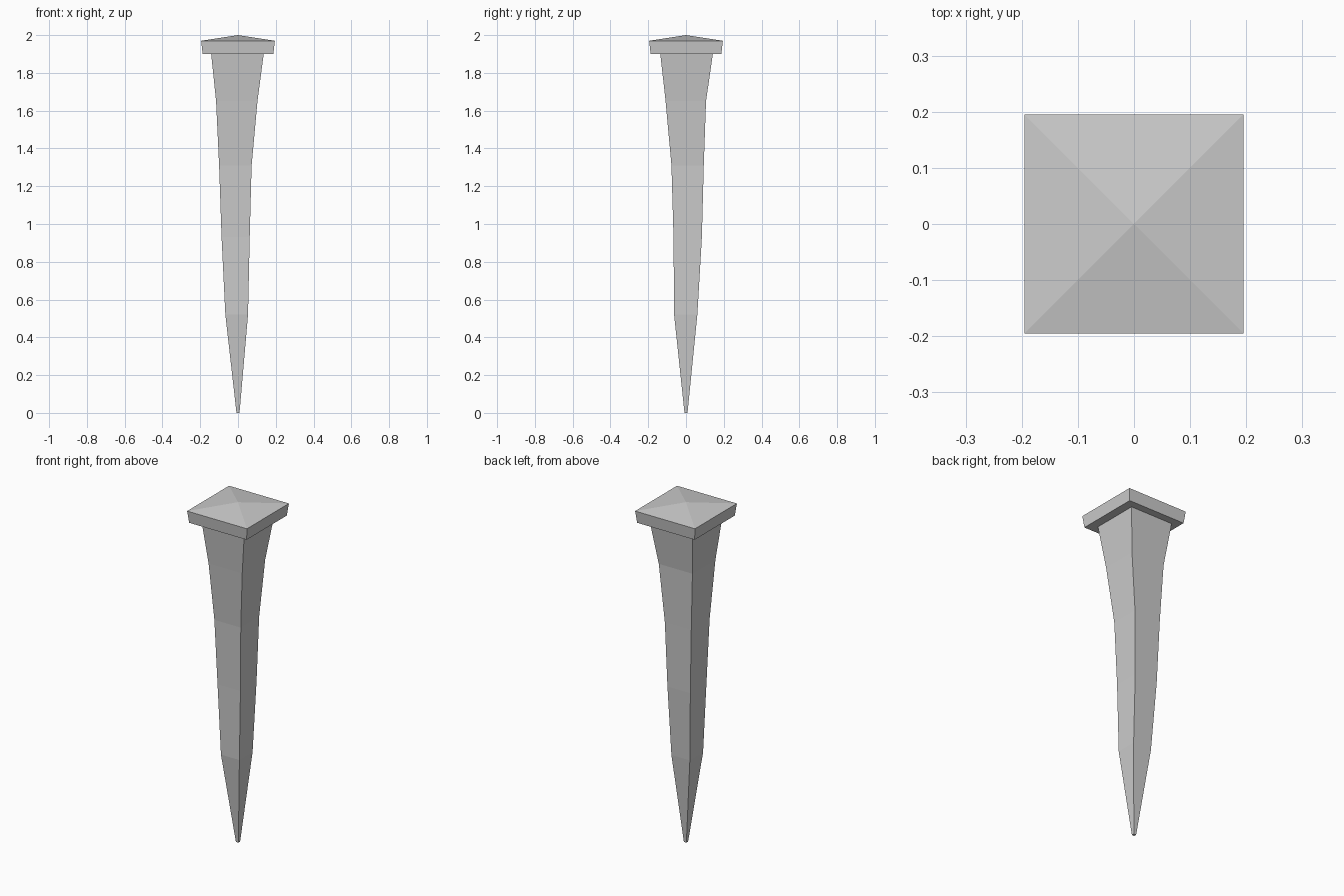
import bpy
import bmesh

if "Cube" in bpy.data.objects:
    bpy.data.objects.remove(bpy.data.objects["Cube"])


def loft(name, rings, apex=None):
    """Skin rectangular rings (x0, x1, y0, y1, z) from bottom to top."""
    bm = bmesh.new()
    loops = []
    for x0, x1, y0, y1, z in rings:
        corners = [(x0, y0), (x1, y0), (x1, y1), (x0, y1)]
        loops.append([bm.verts.new((x, y, z)) for x, y in corners])
    for low, high in zip(loops, loops[1:]):
        for i in range(4):
            j = (i + 1) % 4
            bm.faces.new((low[i], low[j], high[j], high[i]))
    bm.faces.new(loops[0][::-1])
    if apex:
        tip = bm.verts.new(apex)
        for i in range(4):
            bm.faces.new((loops[-1][i], loops[-1][(i + 1) % 4], tip))
    bmesh.ops.recalc_face_normals(bm, faces=bm.faces)
    mesh = bpy.data.meshes.new(name)
    bm.to_mesh(mesh)
    bm.free()
    obj = bpy.data.objects.new(name, mesh)
    bpy.context.collection.objects.link(obj)
    return obj


# Hand-forged spike: slightly uneven shank flowing into the flared head
loft("forged_nail", [
    (-0.008, 0.008, -0.008, 0.008, 0.0),      # blunt point
    (-0.067, 0.053, -0.063, 0.060, 0.52),     # start of the point
    (-0.087, 0.062, -0.066, 0.084, 0.93),
    (-0.100, 0.072, -0.077, 0.094, 1.31),
    (-0.116, 0.103, -0.108, 0.106, 1.65),
    (-0.142, 0.136, -0.136, 0.142, 1.90),     # under the head
    (-0.187, 0.187, -0.187, 0.187, 1.90),     # head underside
    (-0.195, 0.195, -0.195, 0.195, 1.97),     # head rim
], apex=(0, 0, 2.0))
